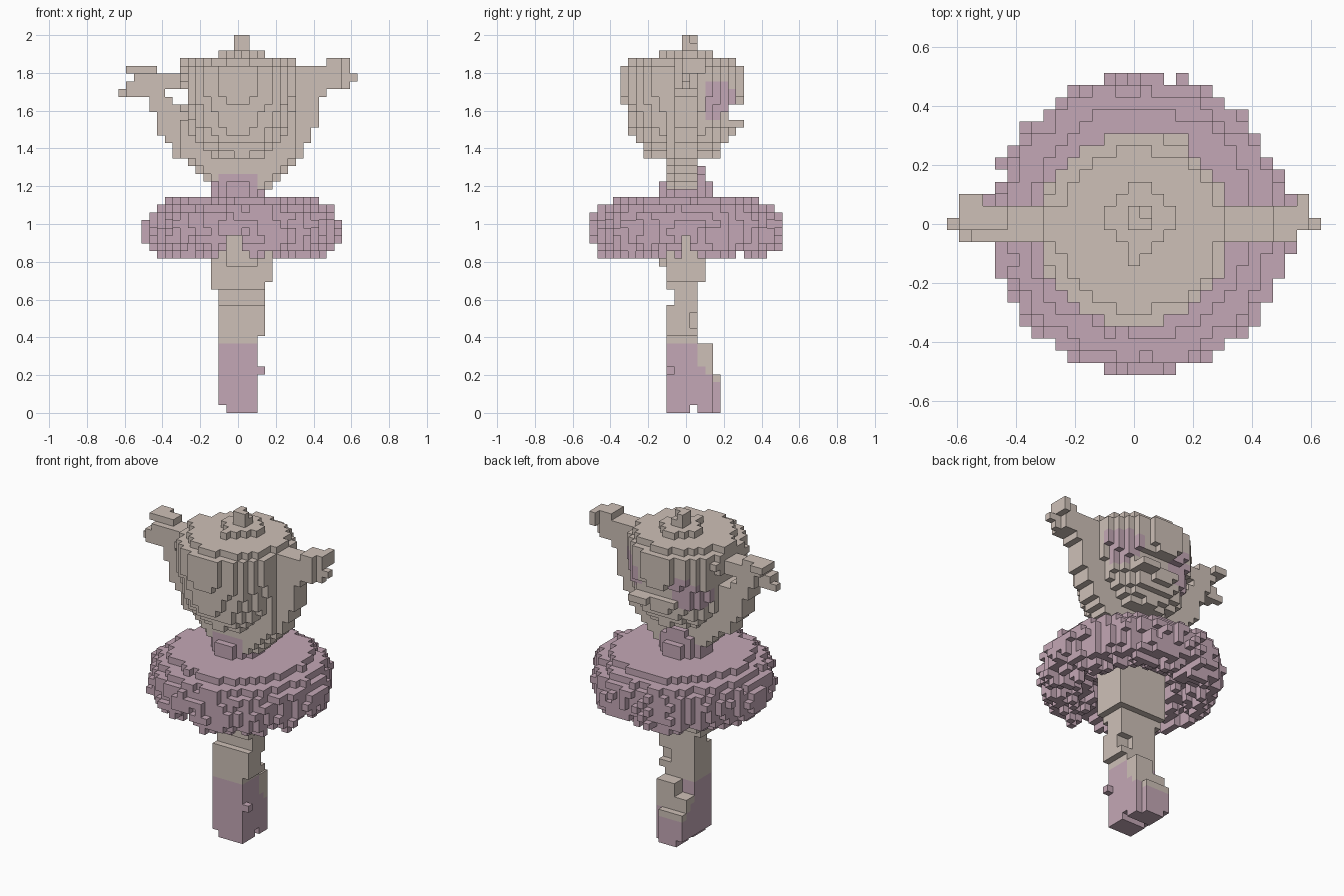
import bpy
import bmesh
import random
from math import hypot
from mathutils import Vector

random.seed(4)
CELL = 2 / 49  # edge of one block; x and y cells are centred on whole indices

start_cube = bpy.data.objects.get("Cube")
if start_cube:
    bpy.data.objects.remove(start_cube, do_unlink=True)


def make_material(name, red, green, blue):
    material = bpy.data.materials.new(name)
    material.use_nodes = True
    colour = (red, green, blue, 1)
    material.diffuse_color = colour
    shader = material.node_tree.nodes["Principled BSDF"]
    shader.inputs["Base Color"].default_value = colour
    shader.inputs["Roughness"].default_value = 0.9
    return material


MATERIALS = [make_material("warm stone", 0.615, 0.53, 0.475),
             make_material("dusty mauve", 0.55, 0.39, 0.465)]
STONE, MAUVE = range(len(MATERIALS))


def span(first, last):
    return range(first, last + 1)


def box(xs, ys, zs):
    """Cells of a block given inclusive (first, last) index pairs."""
    return {(x, y, z) for x in span(*xs) for y in span(*ys) for z in span(*zs)}


def disc(radius, row, cx=0.0, cy=0.0, rough=0.0):
    """One round layer of cells, optionally with a ragged rim."""
    reach = span(-14, 14)
    return {(x, y, row) for x in reach for y in reach
            if hypot(x - cx, y - cy) < radius + random.uniform(-rough, rough)}


# Stem: a thin post that widens towards the skirt
stem = box((-2, 2), (-2, 1), (9, 9))
stem |= box((-2, 3), (-2, 1), (10, 13))
stem |= box((-2, 3), (-1, 1), (14, 15))
stem |= box((-3, 3), (-2, 1), (16, 16))
stem |= box((-3, 4), (-2, 2), (17, 23))
stem |= box((-1, 2), (-3, -3), (19, 23))
stem -= box((2, 3), (1, 1), (11, 12))

# Foot: a block with a low heel at the back
foot = box((-2, 2), (-2, 3), (0, 8)) | box((-2, 1), (4, 4), (0, 4))
foot |= {(3, -2, 5)}
foot -= box((-2, -2), (-2, 4), (0, 0)) | box((-2, 2), (1, 1), (0, 0))
foot -= box((-2, -1), (2, 3), (7, 8))


def foot_colour(x, y, z):
    return STONE if y >= 2 and y + z >= 8 else MAUVE


# Skirt: a ragged round slab with a rough underside, hollow around the stem
SKIRT_RADII = [11.2, 11.8, 12.1, 12.2, 12.2, 12, 11.2, 9.5]
skirt = box((-12, 13), (-1, 1), (22, 24))
for row, radius in enumerate(SKIRT_RADII, start=20):
    skirt |= disc(radius, row, 0.5, 0, 0.5)


def underside(x, y):
    """Lowest filled row of the skirt in one column."""
    if (x in (-1, 0) and y < 0) or (y == 0 and x > 0):
        return 23
    hollow = max(0, 9 - hypot(x, y)) * 0.7
    return 20 + hollow + random.choice([-0.5, -0.2, 0.4, 0.8, 1.4])


columns = sorted({(x, y) for x, y, _ in skirt})
FLOORS = {column: underside(*column) for column in columns}
skirt = {(x, y, z) for x, y, z in skirt if z >= min(FLOORS[x, y], 24)}

# Neck
neck = disc(3.4, 28) | disc(3.4, 29) | box((-2, 2), (-2, 2), (30, 30))
neck |= box((-1, 1), (2, 2), (31, 31))
upper_neck = box((-2, 2), (-2, 1), (31, 33))

# Head: stacked round layers, narrow at the chin, with a button on top
HEAD_RADII = [4.6, 5.4, 6.3, 6.6, 6.9, 7.1, 7.4, 7.6, 7.8, 7.9, 8, 7.9]
head = set()
for row, radius in enumerate(HEAD_RADII, start=33):
    head |= disc(radius, row, 0.1, -0.5)
head |= disc(6.7, 45, 0.3, -0.5) | box((-7, 7), (-1, 1), (45, 45))
head |= box((2, 4), (6, 7), (37, 37))
head -= box((-3, 3), (6, 7), (38, 39))
button = disc(2.9, 46, 0.5, 0.5) | box((0, 1), (0, 1), (47, 48))
button |= box((0, 0), (-3, 3), (46, 46))
button -= {(1, 1, 48)}


def head_colour(x, y, z):
    # A mauve patch on either side of the back, the right one a little lower
    patch = hypot(abs(x - 1) - 4.7, z - 39.2 - x / 8) < 2.4
    return MAUVE if y >= 3 and patch else STONE


# Arms: a thin raised sheet on both sides of the head, thicker below it
ARM_ENDS = [(-3, 4), (-4, 5), (-5, 6), (-6, 7), (-8, 8), (-8, 8), (-9, 9),
            (-10, 9), (-10, 10), (-10, 10), (-11, 10), (-11, 10), (-12, 11),
            (-12, 11), (-12, 11), (-6, 11)]
arms = set()
for row, (first, last) in enumerate(ARM_ENDS, start=29):
    arms |= box((first, last), (-1, 1), (row, row))
    if row < 38:
        arms |= box((max(first + 1, -7), min(last - 1, 7)), (-2, 1), (row, row))

# Hands
right_hand = {(-15, 0, 41)} | box((-14, -12), (-1, 0), (41, 42))
right_hand |= box((-13, -12), (-1, 1), (43, 43))
right_hand |= box((-14, -11), (0, 1), (44, 44)) | box((-14, -13), (2, 2), (44, 44))
left_hand = box((12, 13), (-1, 1), (42, 45)) | box((14, 14), (0, 2), (44, 45))
left_hand |= box((14, 15), (0, 0), (43, 43)) | {(14, 0, 42)}

# Opening between the right arm and the head
opening = box((-8, -7), (-8, 8), (40, 40)) | box((-9, -7), (-8, 8), (41, 41))
head -= opening
arms -= opening

PARTS = [("foot", foot, foot_colour), ("stem", stem, STONE),
         ("skirt", skirt, MAUVE), ("neck", neck, MAUVE),
         ("upper_neck", upper_neck, STONE), ("head", head, head_colour),
         ("head_button", button, STONE), ("arms", arms, STONE),
         ("right_hand", right_hand, STONE), ("left_hand", left_hand, STONE)]
OCCUPIED = set().union(*(cells for _, cells, _ in PARTS))


def build_blocks(name, cells, colour):
    """Mesh the outer faces of a set of cells."""
    bm = bmesh.new()
    corners = {}

    def corner(point):
        key = tuple(round(2 * value) for value in point)
        if key not in corners:
            corners[key] = bm.verts.new(point * CELL)
        return corners[key]

    for cell in sorted(cells):
        centre = Vector(cell) + Vector((0, 0, 0.5))
        for axis in range(3):
            for sign in (-1, 1):
                normal = Vector((0, 0, 0))
                normal[axis] = sign
                beside = tuple(round(a + b) for a, b in zip(cell, normal))
                if beside in OCCUPIED:
                    continue
                u = Vector((0, 0, 0))
                u[(axis + 1) % 3] = 0.5
                v = normal.cross(u)
                middle = centre + normal / 2
                loop = (middle - u - v, middle + u - v, middle + u + v, middle - u + v)
                face = bm.faces.new([corner(point) for point in loop])
                face.material_index = colour(*cell) if callable(colour) else colour
    mesh = bpy.data.meshes.new(name)
    bm.to_mesh(mesh)
    bm.free()
    for material in MATERIALS:
        mesh.materials.append(material)
    bpy.context.collection.objects.link(bpy.data.objects.new(name, mesh))


claimed = set()
for part_name, part_cells, part_colour in PARTS:
    build_blocks(part_name, part_cells - claimed, part_colour)
    claimed |= part_cells
